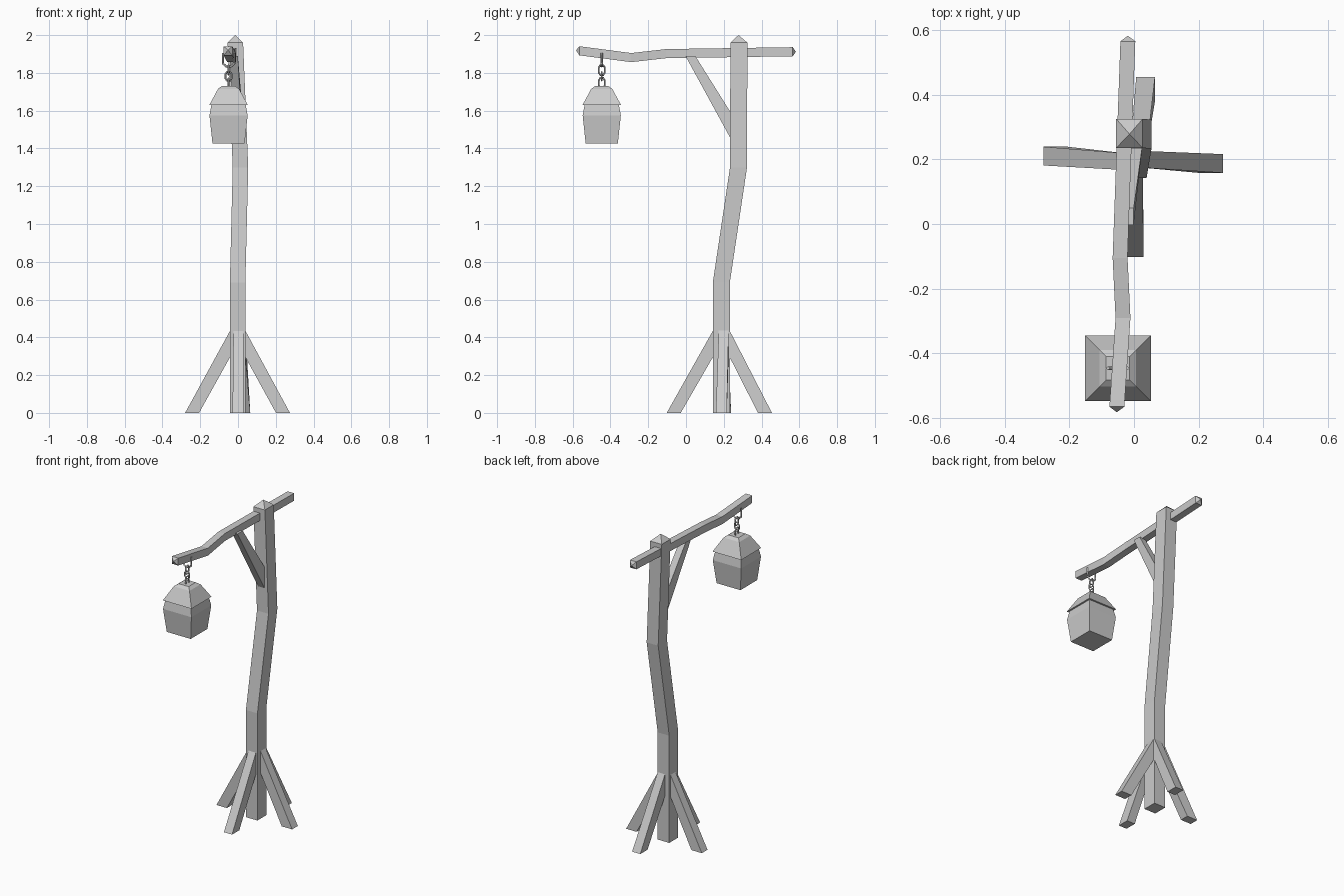
import bpy, bmesh
from mathutils import Vector as V

if "Cube" in bpy.data.objects:
    bpy.data.objects.remove(bpy.data.objects["Cube"])

X, Y, Z = V((1, 0, 0)), V((0, 1, 0)), V((0, 0, 1))


def rect(c, u, v):
    """Four corners around a centre, spanned by half vectors u and v."""
    c = V(c)
    return [c + u + v, c - u + v, c - u - v, c + u - v]


def loft(name, sections, tip0=None, tip1=None):
    """Skin four-sided sections; ends are flat or pointed."""
    bm = bmesh.new()
    rings = [[bm.verts.new(p) for p in s] for s in sections]
    for a, b in zip(rings, rings[1:]):
        for i in range(4):
            j = (i + 1) % 4
            bm.faces.new((a[i], a[j], b[j], b[i]))
    for ring, tip in ((rings[0], tip0), (rings[-1], tip1)):
        if tip is None:
            bm.faces.new(ring)
        else:
            t = bm.verts.new(tip)
            for i in range(4):
                bm.faces.new((ring[i], ring[(i + 1) % 4], t))
    bmesh.ops.recalc_face_normals(bm, faces=bm.faces)
    me = bpy.data.meshes.new(name)
    bm.to_mesh(me)
    bm.free()
    ob = bpy.data.objects.new(name, me)
    bpy.context.collection.objects.link(ob)
    return ob


def wire(name, pts, r=0.006, closed=True):
    """Square-section wire along a path."""
    cu = bpy.data.curves.new(name, 'CURVE')
    cu.dimensions = '3D'
    cu.bevel_depth = r
    cu.bevel_resolution = 0
    cu.use_fill_caps = True
    sp = cu.splines.new('POLY')
    sp.points.add(len(pts) - 1)
    for p, q in zip(sp.points, pts):
        p.co = (*q, 1)
    sp.use_cyclic_u = closed
    ob = bpy.data.objects.new(name, cu)
    bpy.context.collection.objects.link(ob)


# Crooked post with pyramid cap
post = [(-0.002, 0.187, 0), (-0.002, 0.187, 0.69), (0.013, 0.278, 1.30), (-0.014, 0.28, 1.96)]
loft("post", [rect(c, X * 0.041, Y * 0.045) for c in post], tip1=(-0.014, 0.278, 2.0))

# Bent crossarm with blunt pointed ends
arm = [(-0.053, -0.565, 1.917), (-0.034, -0.29, 1.881), (-0.043, -0.105, 1.902), (-0.019, 0.565, 1.912)]
loft("crossarm", [rect(c, X * 0.023, Z * 0.024) for c in arm],
     tip0=(-0.053, -0.582, 1.92), tip1=(-0.019, 0.582, 1.912))

# Diagonal brace between post and crossarm
loft("brace", [rect((-0.022, 0.023, 1.89), Y * -0.026, X * 0.021),
               rect((0.003, 0.243, 1.51), Z * -0.07, X * 0.023)])

# Four splayed feet
for name, d, base, top in (
        ("left_foot", -X, (-0.243, 0.21, 0), (-0.03, 0.193, 0.387)),
        ("right_foot", X, (0.238, 0.187, 0), (0.027, 0.2, 0.387)),
        ("front_foot", -Y, (0.0, -0.065, 0), (0.002, 0.155, 0.387)),
        ("back_foot", Y, (0.036, 0.418, 0), (0.012, 0.22, 0.387))):
    side = d.cross(Z)
    loft(name, [rect(base, d * 0.037, side * 0.029), rect(top, Z * 0.07, side * 0.026)])

# Lantern body and roof from stacked squares
LX, LY = -0.05, -0.446


def stack(name, levels):
    loft(name, [rect((LX, LY, z), X * h, Y * h) for z, h in levels])


stack("lantern_body", [(1.425, 0.085), (1.575, 0.101), (1.635, 0.090)])
stack("lantern_roof", [(1.63, 0.102), (1.715, 0.056), (1.73, 0.036)])

# Staple around the arm, then alternating chain links
wire("staple", [(LX + a, LY, z) for a, z in
                ((-0.03, 1.905), (-0.03, 1.85), (-0.012, 1.833),
                 (0.012, 1.833), (0.03, 1.85), (0.03, 1.905))], closed=False)
outline = ((-0.5, -1), (0.5, -1), (1, -0.5), (1, 0.5), (0.5, 1), (-0.5, 1), (-1, 0.5), (-1, -0.5))
for i, (zc, h, d) in enumerate(((1.815, 0.026, Y), (1.782, 0.024, X), (1.746, 0.027, Y))):
    wire("chain_link_%d" % (i + 1),
         [V((LX, LY, zc)) + d * (a * 0.016) + Z * (b * h) for a, b in outline], r=0.005)
